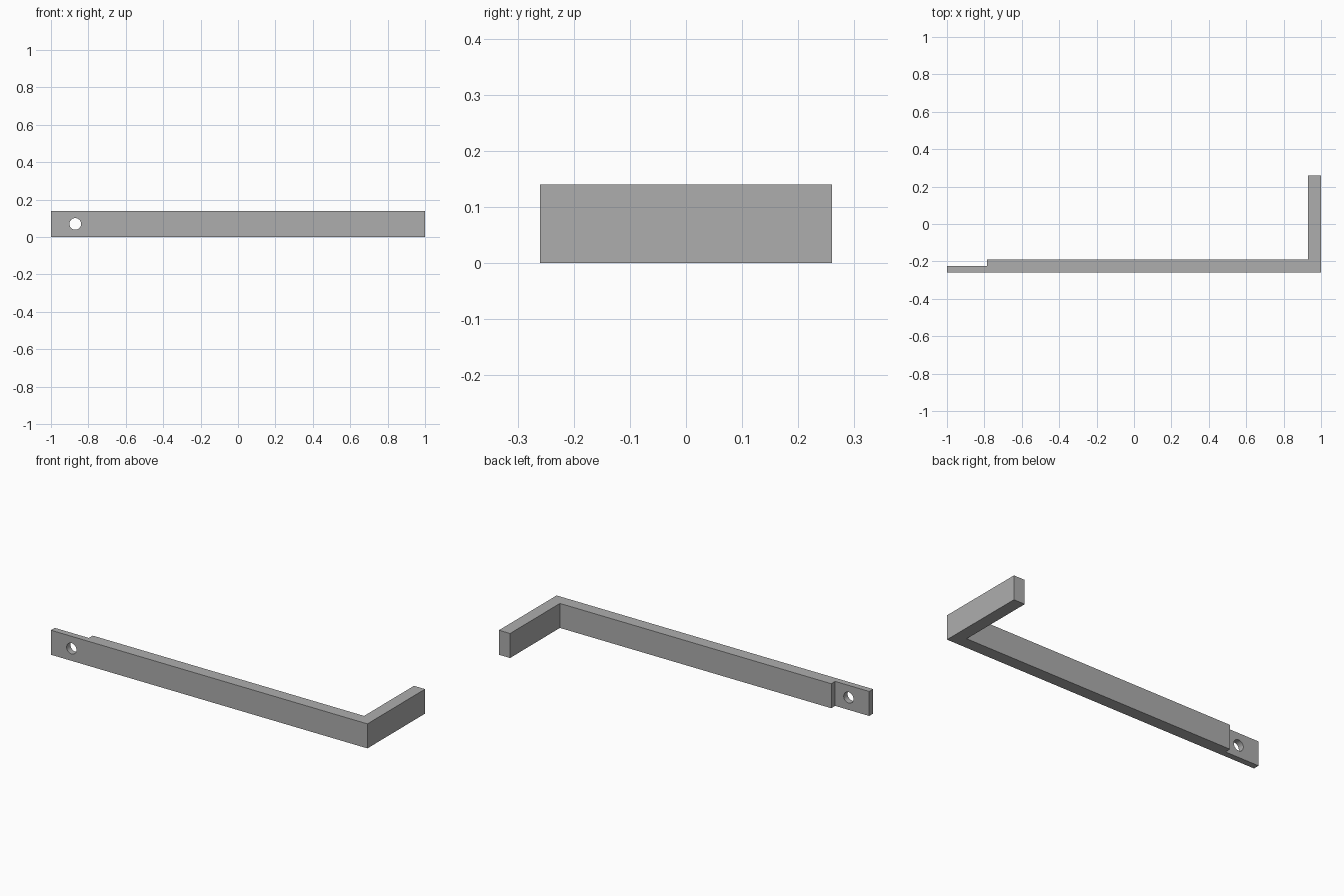
import bpy
import bmesh
from math import radians

cube = bpy.data.objects.get("Cube")
if cube:
    bpy.data.objects.remove(cube, do_unlink=True)

HEIGHT = 0.14
FRONT, BACK = -0.26, 0.26
BAR_BACK, TAB_BACK = -0.19, -0.225
TAB_END, ARM_INNER = -0.785, 0.93

grey = bpy.data.materials.new("plain grey")
grey.use_nodes = True
colour = (0.42, 0.42, 0.42, 1)
grey.diffuse_color = colour
grey.node_tree.nodes["Principled BSDF"].inputs["Base Color"].default_value = colour

# L-shaped bracket: thin tab, long bar and return arm in one extruded outline
outline = [(-1, FRONT), (1, FRONT), (1, BACK), (ARM_INNER, BACK),
           (ARM_INNER, BAR_BACK), (TAB_END, BAR_BACK),
           (TAB_END, TAB_BACK), (-1, TAB_BACK)]
bm = bmesh.new()
base = bm.faces.new([bm.verts.new((x, y, 0)) for x, y in outline])
top = bmesh.ops.extrude_face_region(bm, geom=[base])["geom"]
bmesh.ops.translate(bm, vec=(0, 0, HEIGHT),
                    verts=[v for v in top if isinstance(v, bmesh.types.BMVert)])
bmesh.ops.recalc_face_normals(bm, faces=bm.faces)
mesh = bpy.data.meshes.new("bracket")
bm.to_mesh(mesh)
bm.free()
bracket = bpy.data.objects.new("bracket", mesh)
bpy.context.collection.objects.link(bracket)
mesh.materials.append(grey)

# Round screw hole through the tab
bpy.ops.mesh.primitive_cylinder_add(vertices=48, radius=0.031, depth=0.2,
                                    location=(-0.87, FRONT, HEIGHT / 2),
                                    rotation=(radians(90), 0, 0))
cutter = bpy.context.object
cutter.name = "hole_cutter"
cutter.data.materials.append(grey)
cutter.hide_render = True

bpy.ops.object.select_all(action="DESELECT")
bracket.select_set(True)
bpy.context.view_layer.objects.active = bracket
cut = bracket.modifiers.new("screw hole", "BOOLEAN")
cut.operation = "DIFFERENCE"
cut.solver = "EXACT"
cut.object = cutter
bpy.ops.object.modifier_apply(modifier=cut.name)
bpy.data.objects.remove(cutter, do_unlink=True)

# Smooth hole wall, crisp edges elsewhere
bpy.ops.object.shade_smooth_by_angle(angle=radians(30))
